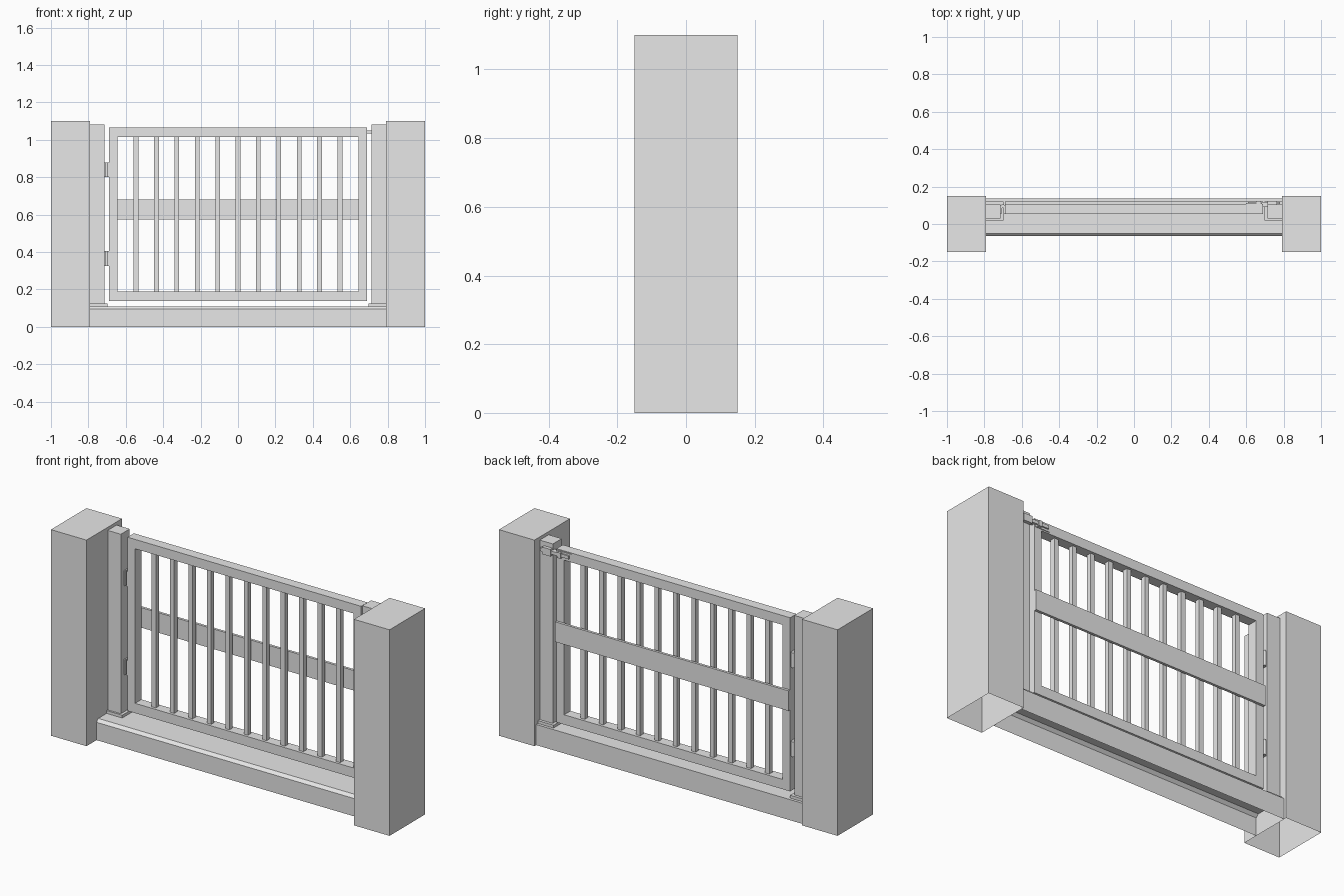
import bpy
import bmesh
from mathutils import Vector

cube = bpy.data.objects.get("Cube")
if cube:
    bpy.data.objects.remove(cube, do_unlink=True)

grey = bpy.data.materials.new("plain_grey")
grey.use_nodes = True
grey.diffuse_color = (0.8, 0.8, 0.8, 1)
grey.node_tree.nodes["Principled BSDF"].inputs["Base Color"].default_value = (0.8, 0.8, 0.8, 1)


def finish(name, bm):
    mesh = bpy.data.meshes.new(name)
    bm.to_mesh(mesh)
    bm.free()
    mesh.materials.append(grey)
    obj = bpy.data.objects.new(name, mesh)
    bpy.context.collection.objects.link(obj)
    return obj


def box(name, x, y, z, open_bottom=False):
    """Box between (min, max) pairs on each axis."""
    bm = bmesh.new()
    bmesh.ops.create_cube(bm, size=1)
    for v in bm.verts:
        v.co = Vector(r[0] if c < 0 else r[1] for r, c in zip((x, y, z), v.co))
    bm.normal_update()
    if open_bottom:
        under = [f for f in bm.faces if f.normal.z < -0.5]
        bmesh.ops.delete(bm, geom=under, context="FACES_ONLY")
    return finish(name, bm)


def barrel(name, x, y, z, radius, height):
    bm = bmesh.new()
    bmesh.ops.create_cone(bm, cap_ends=True, segments=12, radius1=radius,
                          radius2=radius, depth=height)
    bmesh.ops.translate(bm, verts=bm.verts, vec=(x, y, z))
    return finish(name, bm)


def span(side, a, b):
    """Mirror an x range to the chosen side."""
    return tuple(sorted((side * a, side * b)))


# Pillars, gate posts and their base plates
for side, label in ((-1, "right"), (1, "left")):
    box(label + "_pillar", span(side, 0.79, 1), (-0.15, 0.15), (0, 1.1), True)
    box(label + "_post", span(side, 0.713, 0.79), (0.03, 0.105), (0.125, 1.083))
    box(label + "_post_base", span(side, 0.698, 0.79), (0.02, 0.12), (0.11, 0.125))

# Sill: hollow channel with a chamfered front edge
profile = [(0.135, 0), (0.135, 0.11), (-0.05, 0.11), (-0.065, 0.095), (-0.065, 0)]
bm = bmesh.new()
ends = [[bm.verts.new((x, y, z)) for y, z in profile] for x in (-0.79, 0.79)]
for i in range(len(profile) - 1):
    bm.faces.new((ends[0][i], ends[0][i + 1], ends[1][i + 1], ends[1][i]))
bmesh.ops.recalc_face_normals(bm, faces=bm.faces)
if max(bm.faces, key=lambda f: f.calc_center_median().z).normal.z < 0:
    bmesh.ops.reverse_faces(bm, faces=bm.faces)
finish("sill", bm)

# Gate frame
depth = (0.053, 0.107)
box("top_rail", (-0.69, 0.69), depth, (1.015, 1.065))
box("bottom_rail", (-0.69, 0.69), depth, (0.138, 0.19))
for side, label in ((-1, "right"), (1, "left")):
    box(label + "_stile", span(side, 0.645, 0.69), depth, (0.19, 1.015))

# Middle board on the back of the frame
box("middle_board", (-0.69, 0.69), (0.107, 0.121), (0.573, 0.68))

# Upright bars
for i in range(11):
    x = (i - 5) * 0.109
    box(f"bar_{i + 1}", (x - 0.0125, x + 0.0125), (0.067, 0.093), (0.19, 1.015))

# Hinges: two leaves and a barrel
for z, label in ((0.84, "upper"), (0.365, "lower")):
    height = (z - 0.04, z + 0.04)
    box(label + "_hinge_post_leaf", (-0.713, -0.706), (0.055, 0.1), height)
    box(label + "_hinge_gate_leaf", (-0.697, -0.69), (0.055, 0.1), height)
    barrel(label + "_hinge_barrel", -0.7015, 0.096, z, 0.01, 0.08)

# Sliding latch across the gap, with its keepers
box("latch_bolt", (0.61, 0.78), (0.107, 0.118), (1.033, 1.05))
box("latch_plate", (0.6, 0.685), (0.105, 0.111), (1.022, 1.06))
box("latch_keeper", (0.715, 0.765), (0.105, 0.123), (1.022, 1.06))
box("latch_guide", (0.655, 0.675), (0.107, 0.123), (1.026, 1.056))
box("latch_tongue", (0.68, 0.72), (0.09, 0.107), (1.035, 1.05))
